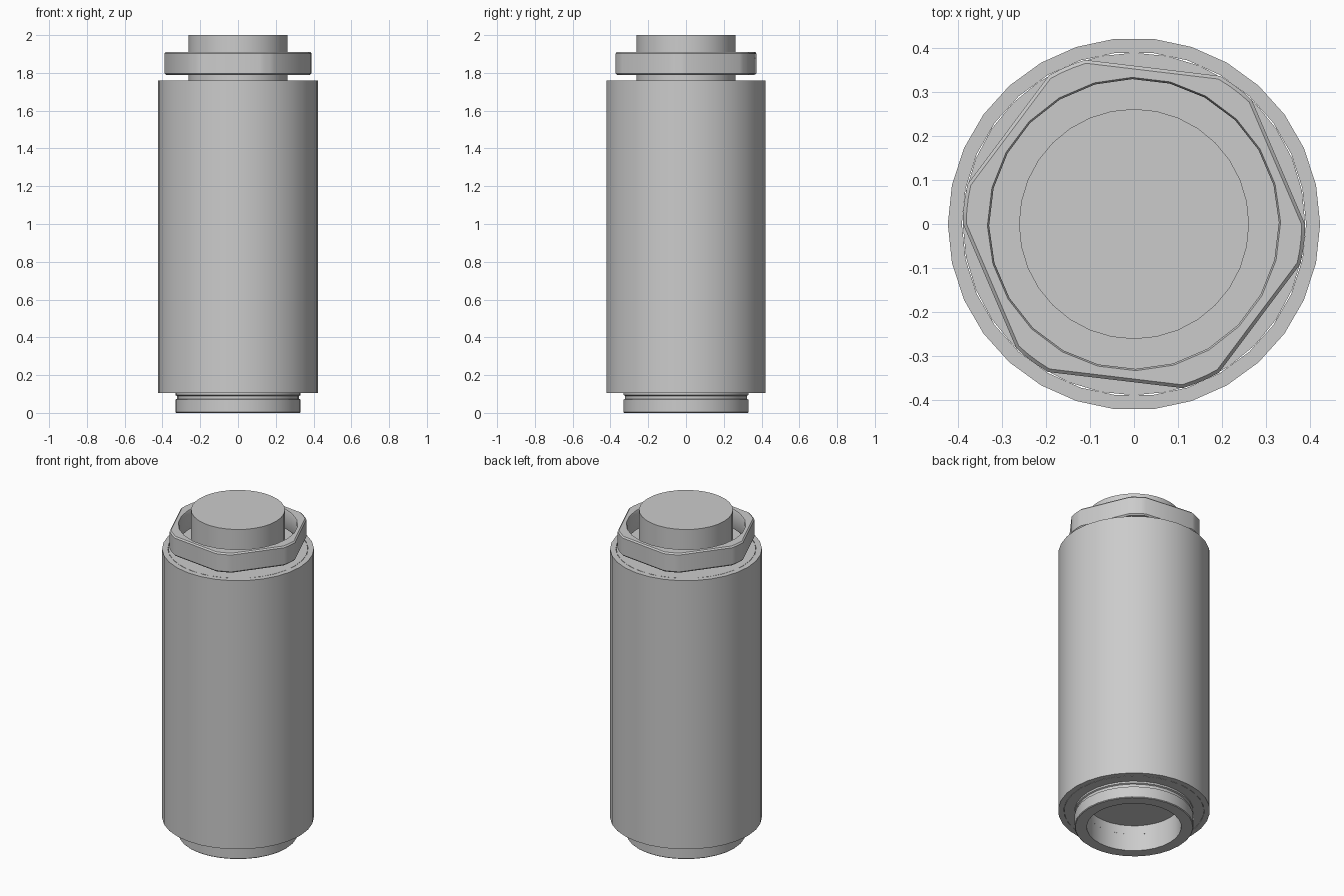
import bpy
from math import cos, sin, radians, tau

cube = bpy.data.objects.get("Cube")
if cube:
    bpy.data.objects.remove(cube, do_unlink=True)

GREY = (0.6, 0.6, 0.6, 1.0)
metal = bpy.data.materials.new("grey metal")
metal.use_nodes = True
metal.diffuse_color = GREY
metal.node_tree.nodes["Principled BSDF"].inputs["Base Color"].default_value = GREY


def make_object(name, verts, faces):
    mesh = bpy.data.meshes.new(name)
    mesh.from_pydata(verts, [], faces)
    mesh.materials.append(metal)
    obj = bpy.data.objects.new(name, mesh)
    bpy.context.collection.objects.link(obj)
    bpy.ops.object.select_all(action="DESELECT")
    obj.select_set(True)
    bpy.context.view_layer.objects.active = obj
    bpy.ops.object.shade_smooth_by_angle(angle=radians(30))
    return obj


def loft(name, rings, closed):
    """Skin equal rings in order; wrap round if closed, else cap both ends."""
    n, count = len(rings[0]), len(rings)
    verts = [p for ring in rings for p in ring]
    faces = []
    for a in range(count if closed else count - 1):
        b = (a + 1) % count
        for i in range(n):
            j = (i + 1) % n
            faces.append((a * n + i, a * n + j, b * n + j, b * n + i))
    if not closed:
        faces.append(tuple(reversed(range(n))))
        faces.append(tuple(range((count - 1) * n, count * n)))
    return make_object(name, verts, faces)


def circle(radius, z, sides=30):
    return [(radius * cos(tau * i / sides), radius * sin(tau * i / sides), z)
            for i in range(sides)]


def turned(name, profile, closed=False, sides=30):
    return loft(name, [circle(r, z, sides) for r, z in profile], closed)


BOTTOM, TOP = 0.105, 1.76

# Outer sleeve and the core inside it
turned("outer_sleeve", [(0.424, BOTTOM), (0.424, TOP), (0.392, TOP), (0.392, BOTTOM)], True)
turned("inner_core", [(0.39, BOTTOM), (0.39, TOP), (0.262, TOP), (0.262, 2.0),
                      # cap of the plug, then the recess seen from below
                      (0.0001, 2.0), (0.0001, 0.16), (0.264, 0.16), (0.264, BOTTOM)],
       True, 32)

# Grooved collar under the body
turned("bottom_collar", [(0.264, 0), (0.328, 0), (0.332, 0.004), (0.332, 0.07),
                         (0.324, 0.074), (0.324, 0.09), (0.332, 0.094),
                         (0.332, BOTTOM), (0.264, BOTTOM)], True)


# Hex nut with rounded corners, chamfered rims and a round bore
def nut_outline(radius, z):
    return [(radius * cos(a), radius * sin(a), z)
            for corner in range(6) for step in (-6.6, -2.2, 2.2, 6.6)
            for a in [radians(60 * corner - 6.8 + step)]]


def bore(radius, z):
    return [(radius * cos(a), radius * sin(a), z)
            for i in range(24) for a in [radians(15 * i - 14.3)]]


LOW, HIGH, EDGE = 1.79, 1.91, 0.008
loft("hex_nut", [nut_outline(0.39 - EDGE, LOW), nut_outline(0.39, LOW + EDGE),
                 nut_outline(0.39, HIGH - EDGE), nut_outline(0.39 - EDGE, HIGH),
                 bore(0.334, HIGH), bore(0.33, HIGH - EDGE),
                 bore(0.33, LOW + EDGE), bore(0.334, LOW)], True)
